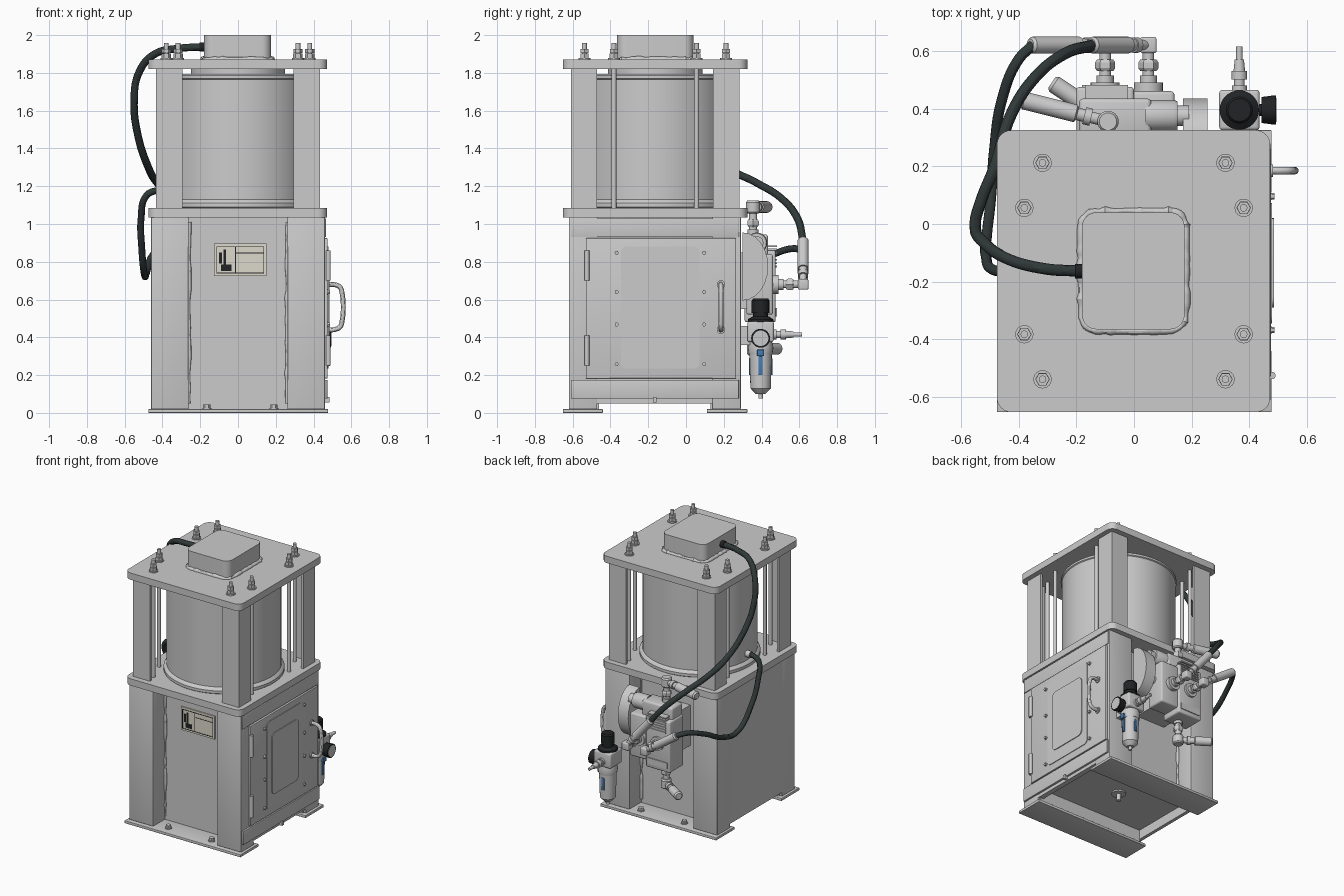
import bpy, bmesh, math, random
from mathutils import Vector, Matrix

if "Cube" in bpy.data.objects:
    bpy.data.objects.remove(bpy.data.objects["Cube"])
random.seed(4)
CY = -0.163  # centre of the frame in y


def mat(name, rgb):
    m = bpy.data.materials.new(name)
    m.diffuse_color = (*rgb, 1)
    m.use_nodes = True
    m.node_tree.nodes["Principled BSDF"].inputs["Base Color"].default_value = m.diffuse_color
    return m


GREY = None
RUBBER = mat("rubber", (0.03, 0.04, 0.04))
BLACK = mat("black_plastic", (0.015, 0.017, 0.018))
BLUE = mat("blue_glass", (0.06, 0.2, 0.45))
CREAM = mat("label_cream", (0.72, 0.69, 0.6))


def finish(name, bm, m=GREY):
    bmesh.ops.recalc_face_normals(bm, faces=bm.faces)
    me = bpy.data.meshes.new(name)
    bm.to_mesh(me)
    bm.free()
    ob = bpy.data.objects.new(name, me)
    bpy.context.collection.objects.link(ob)
    if m:
        me.materials.append(m)
    return ob


def box(name, x, y, z, bevel=0.0, m=GREY):
    lo, hi = Vector((x[0], y[0], z[0])), Vector((x[1], y[1], z[1]))
    bm = bmesh.new()
    bmesh.ops.create_cube(bm, size=1, matrix=Matrix.Translation((lo + hi) / 2) @ Matrix.Diagonal((*(hi - lo), 1)))
    if bevel:
        bmesh.ops.bevel(bm, geom=bm.edges[:], offset=bevel, segments=3, profile=0.5, affect='EDGES')
    return finish(name, bm, m)


def prism(name, pts, a, b, axis='z', m=GREY):
    """extrude a 2D outline along an axis: z uses (x,y), x uses (y,z)"""
    bm = bmesh.new()
    put = (lambda p, t: (p[0], p[1], t)) if axis == 'z' else (lambda p, t: (t, p[0], p[1]))
    f = bm.faces.new([bm.verts.new(put(p, a)) for p in pts])
    ext = bmesh.ops.extrude_face_region(bm, geom=[f])
    if not any(g is f for g in bm.faces):
        bm.faces.new([v for v in bm.verts][:len(pts)])
    d = Vector(put((0, 0), b - a))
    bmesh.ops.translate(bm, verts=[v for v in ext['geom'] if isinstance(v, bmesh.types.BMVert)], vec=d)
    return finish(name, bm, m)


def rrect(u, v, r, n=6):
    out = []
    for cx, cy, a0 in ((u[1] - r, v[1] - r, 0), (u[0] + r, v[1] - r, 90), (u[0] + r, v[0] + r, 180), (u[1] - r, v[0] + r, 270)):
        for i in range(n + 1):
            a = math.radians(a0 + 90 * i / n)
            out.append((cx + r * math.cos(a), cy + r * math.sin(a)))
    return out


def turned(name, p, d, steps, n=24, m=GREY):
    """turned part from p along d; steps are (distance, radius)"""
    bm = bmesh.new()
    M = Matrix.Translation(p) @ Vector(d).to_track_quat('Z', 'Y').to_matrix().to_4x4()
    rings = [[bm.verts.new(M @ Vector((r * math.cos(2 * math.pi * i / n), r * math.sin(2 * math.pi * i / n), t)))
              for i in range(n)] for t, r in steps]
    for a, b in zip(rings, rings[1:]):
        for i in range(n):
            bm.faces.new((a[i], a[(i + 1) % n], b[(i + 1) % n], b[i]))
    bm.faces.new(rings[0])
    bm.faces.new(rings[-1])
    return finish(name, bm, m)


def rod(name, p, q, r, n=24, m=GREY):
    d = Vector(q) - Vector(p)
    return turned(name, p, d, [(0, r), (d.length, r)], n, m)


def tube(name, pts, r, m=GREY, rough=0.0, cyclic=False):
    cu = bpy.data.curves.new(name, 'CURVE')
    cu.dimensions = '3D'
    cu.bevel_depth, cu.bevel_resolution, cu.resolution_u = r, 4, 2 if rough else 10
    cu.use_fill_caps = True
    sp = cu.splines.new('BEZIER')
    sp.bezier_points.add(len(pts) - 1)
    sp.use_cyclic_u = cyclic
    for b, p in zip(sp.bezier_points, pts):
        b.co, b.handle_left_type, b.handle_right_type = p, 'AUTO', 'AUTO'
        b.radius = 1 + random.uniform(-rough, rough)
    tmp = bpy.data.objects.new(name + "_path", cu)
    bpy.context.collection.objects.link(tmp)
    bpy.context.view_layer.update()
    bm = bmesh.new()
    bm.from_mesh(bpy.data.meshes.new_from_object(tmp.evaluated_get(bpy.context.evaluated_depsgraph_get())))
    bpy.data.objects.remove(tmp)
    return finish(name, bm, m)


def bolt(name, p, d, s=1.0):
    p, d = Vector(p), Vector(d)
    rod(name + "_washer", p, p + d * 0.008 * s, 0.03 * s)
    rod(name + "_nut", p + d * 0.008 * s, p + d * 0.03 * s, 0.024 * s, 6)
    return p + d * 0.03 * s


def fitting(name, p, d):
    """hex union between a port and an elbow"""
    turned(name + "_neck", p, d, [(0, .03), (.03, .03), (.03, .02), (.14, .02)])
    turned(name + "_hex", Vector(p) + Vector(d) * .045, d, [(0, .028), (.01, .035), (.03, .035), (.04, .028)], 6)


# plates of the frame
for nm, z0 in (("middle_plate", 1.035), ("top_plate", 1.82)):
    prism(nm, rrect((-.475, .472), (-.652, .325), .05), z0, z0 + .05)

# lower cabinet: corner columns, recessed front and back, flat sides
for sx in (-1, 1):
    for nm, y, yw in (("front", (-.62, -.47), -.484), ("back", (.14, .29), .154)):
        box(f"{nm}_column", sorted((sx * .262, sx * .46)), y, (.02, 1.035), .004)
        tube(f"{nm}_weld_bead", [(sx * .259, yw, .05 + i * .04) for i in range(25)], .009, rough=.5)
box("left_side_panel", (-.46, -.435), (-.615, .285), (.05, 1.035))
box("right_side_panel", (.42, .458), (-.615, .285), (.05, 1.035))
box("front_panel", (-.44, .44), (-.48, -.46), (.02, 1.035))
box("back_panel", (-.44, .44), (.13, .15), (.02, 1.035))
box("floor_panel", (-.44, .44), (-.47, .14), (.12, .14))
rod("floor_disc", (0, CY, .122), (0, CY, .11), .05)
rod("floor_stud", (0, CY, .12), (0, CY, .06), .015)
for nm, y, yb in (("front_foot", (-.652, -.44), -.58), ("back_foot", (.11, .325), .255)):
    box(nm, (-.475, .477), y, (0, .02), .003)
    for bx in (-.165, .19):
        bolt(nm + "_bolt", (bx, yb, .02), (0, 0, 1), .8)

# upper corner angles
for sx in (-1, 1):
    for sy in (-1, 1):
        L = [(.435, .447), (.295, .447), (.295, .43), (.418, .43), (.418, .307), (.435, .307)]
        prism("corner_angle_post", [(sx * a, CY + sy * b) for a, b in L], 1.085, 1.82)
        # tie rods with double nuts
        for px, py in ((.317, .375), (.38, .219)):
            x, y = sx * px, CY + sy * py
            rod("tie_rod", (x, y, 1.08), (x, y, 1.958), .013, 16)
            q = bolt("tie_rod_nut", (x, y, 1.87), (0, 0, 1), 1.05)
            rod("tie_rod_lock_nut", q + Vector((0, 0, .004)), q + Vector((0, 0, .025)), .024, 6)

# drum
turned("drum", (0, CY, 0), (0, 0, 1), [(1.085, .40), (1.09, .407), (1.11, .407), (1.12, .40), (1.13, .387), (1.765, .387),
       (1.77, .394), (1.785, .394), (1.793, .385), (1.795, .32), (1.795, .25), (1.82, .25)], 72)

# top box with weld
prism("top_box", rrect((-.18, .175), (-.365, .04), .05, 8), 1.87, 2.0)
for (xa, ya), (xb, yb) in (((-.14, .043), (.14, .043)), ((-.14, -.368), (.14, -.368)), ((-.182, -.33), (-.182, .0)), ((.178, -.33), (.178, .0))):
    tube("top_box_weld_run", [(xa + (xb - xa) * i / 14, ya + (yb - ya) * i / 14, 1.871) for i in range(15)], .013, rough=.4)
tube("top_box_weld", [(x, y, 1.871) for x, y in rrect((-.182, .178), (-.368, .043), .05, 4)], .011, rough=.3, cyclic=True)

# warning plate (blank pictogram only)
box("warning_plate", (-.128, .15), (-.488, -.479), (.725, .897), 0, CREAM)
for x, z in (((-.115, .138), (.878, .882)), ((-.115, .138), (.738, .742)), ((-.115, -.111), (.738, .882)), ((.134, .138), (.738, .882)), ((-.015, -.011), (.738, .882)), ((-.011, .134), (.845, .848))):
    box("warning_plate_border", x, (-.490, -.486), z, 0, BLACK)
for x, z in (((-.1, -.085), (.79, .85)), ((-.078, -.063), (.77, .865)), ((-.09, -.035), (.752, .785))):
    box("warning_pictogram", x, (-.490, -.486), z, 0, BLACK)

# door on the right side
box("door_header", (.455, .466), (-.61, .28), (.93, 1.03), .002)
box("door_sill", (.455, .473), (-.61, .28), (.075, .175), .003)
box("door", (.455, .474), (-.53, .265), (.182, .925), .004)
prism("door_window_frame", rrect((-.345, .072), (.235, .88), .03), .47, .479, 'x')
prism("door_raised_panel", rrect((-.29, .02), (.325, .78), .035), .478, .485, 'x')
for y in (-.367, .096):
    for z in (.258, .468, .64, .848):
        bolt("door_screw", (.473, y, z), (1, 0, 0), .45)
for z in (.25, .7):
    rod("door_hinge", (.478, -.525, z), (.478, -.525, z + .16), .013, 16)
bar = [(.472, .44), (.515, .442), (.54, .455), (.55, .48)]
tube("door_handle", [(x, .185, z) for x, z in bar] + [(x, .185, 1.12 - z) for x, z in bar[::-1]], .013)
for z in (.44, .68):
    rod("handle_base", (.473, .185, z), (.482, .185, z), .022)
box("drain_catch", (.46, .485), (-.175, -.155), (.055, .085))

# valve on the back
box("valve_mount", (-.14, .1), (.15, .33), (.55, .85))
box("valve_body", (-.2, .0), (.31, .475), (.48, .86), .012)
box("valve_side_body", (-.01, .14), (.32, .46), (.52, .84), .012)
box("valve_head", (-.19, .06), (.31, .435), (.82, .945), .015)
turned("valve_pilot", (.04, .375, .9), (1, 0, 0), [(0, .055), (.1, .055), (.11, .05), (.11, .035), (.15, .035)])
arc = [(.30 + .135 * math.cos(a), .775 + .18 * math.sin(a)) for a in [math.radians(-90 + 15 * i) for i in range(13)]]
prism("valve_lever_guard", arc, .17, .255, 'x')
rod("valve_pivot", (.13, .37, .72), (.18, .37, .72), .03)
for i in range(7):
    box("valve_cooling_rib", (-.17, -.02), (.425, .482), (.77 + i * .018, .779 + i * .018))
box("valve_name_strip", (-.18, -.02), (.47, .481), (.51, .555))

# rear hose ports, elbows, braided sleeves and hoses
for x, e in ((.05, (-.15, .62, .92)), (-.10, (-.36, .62, .86))):
    rod("port_flange", (x, .44, .68), (x, .49, .68), .05)
    fitting("port_union", (x, .485, .68), (0, 1, 0))
    box("port_elbow", (x - .028, x + .028), (.592, .648), (.652, .708), .008)
    s, e = Vector((x, .62, .68)), Vector(e)
    L = (e - s).length
    turned("elbow_sleeve", s, e - s, [(0, .018), (.06, .018), (.06, .027), (.085, .027), (.085, .022), (.11, .022), (.11, .029), (L - .01, .029), (L, .022)])
tube("upper_hose", [(-.14, .62, .91), (-.24, .59, 1.03), (-.35, .50, 1.14), (-.43, .37, 1.22), (-.475, .22, 1.30), (-.53, .08, 1.47), (-.55, -.01, 1.65),
                    (-.525, -.06, 1.80), (-.44, -.12, 1.90), (-.31, -.155, 1.93), (-.19, -.163, 1.937)], .02, RUBBER)
tube("lower_hose", [(-.35, .62, .855), (-.40, .57, .87), (-.455, .44, .83), (-.485, .25, .74), (-.495, .1, .73), (-.51, -.04, .88),
                    (-.513, -.11, 1.03), (-.485, -.16, 1.15), (-.44, -.163, 1.175), (-.38, -.163, 1.178)], .018, RUBBER)
rod("upper_hose_ferrule", (-.205, -.163, 1.937), (-.17, -.163, 1.937), .025, 24, BLACK)
rod("lower_hose_ferrule", (-.42, -.163, 1.178), (-.38, -.163, 1.178), .024)

# exhaust elbows with silencers above and below the valve
for nm, y, z0, dz, tip in (("upper", .355, .94, 1, (-.39, .43, 1.09)), ("lower", .36, .49, -1, (-.285, .49, .34))):
    ze = 1.09 if dz > 0 else .34
    fitting(nm + "_exhaust_union", (-.09, y, z0), (0, 0, dz))
    rod(nm + "_exhaust_riser", (-.09, y, z0), (-.09, y, ze), .022)
    turned(nm + "_exhaust_elbow", (-.09, y, ze - .035), (0, 0, 1), [(0, .03), (.008, .037), (.06, .037), (.07, .03)])
    s, d = Vector((-.09, y, ze)), Vector(tip) - Vector((-.09, y, ze))
    L = d.length
    turned(nm + "_silencer", s, d, [(0, .02), (.06, .02), (.06, .03), (.085, .03), (.085, .022), (.11, .022), (.115, .031), (L - .01, .031), (L, .022)])

# air filter regulator
fx, fy = .365, .395
box("filter_bracket", (.33, .40), (.28, .34), (.36, .46))
box("filter_head", (.295, .435), (.325, .465), (.375, .485), .012)
for nm, st, n, m in (("collar", [(.31, .062), (.345, .068), (.38, .06)], 24, GREY), ("bonnet", [(.48, .068), (.495, .068), (.51, .045)], 32, BLACK),
                     ("knob", [(.505, .04), (.53, .04), (.53, .047), (.595, .047), (.605, .04)], 16, BLACK),
                     ("bowl", [(.075, .012), (.1, .012), (.1, .025), (.115, .04), (.13, .054), (.32, .06)], 24, GREY)):
    turned("filter_" + nm, (fx, fy, 0), (0, 0, 1), st, n, m)
turned("pressure_gauge", (.43, fy, .395), (1, 0, 0), [(0, .02), (.012, .02), (.012, .045), (.05, .05), (.062, .05), (.062, .042)], 32, BLACK)
rod("gauge_face", (.49, fy, .395), (.494, fy, .395), .041, 32)
box("sight_glass", (fx + .045, fx + .063), (fy - .011, fy + .011), (.2, .3), .003, BLUE)
box("filter_latch", (fx + .05, fx + .074), (fy - .018, fy + .018), (.3, .335), .003, BLUE)
for s in (-1, 1):
    box("bowl_side_glass", (fx - .012, fx + .012), sorted((fy + s * .04, fy + s * .062)), (.2, .29), .003, BLUE)
turned("air_inlet", (fx, .46, .415), (0, 1, 0), [(0, .026), (.02, .026), (.02, .018), (.04, .018), (.04, .027), (.07, .027), (.07, .02), (.11, .016), (.11, .011), (.155, .011)])

bpy.ops.object.select_all(action='SELECT')
bpy.context.view_layer.objects.active = bpy.data.objects["drum"]
bpy.ops.object.shade_smooth_by_angle()
